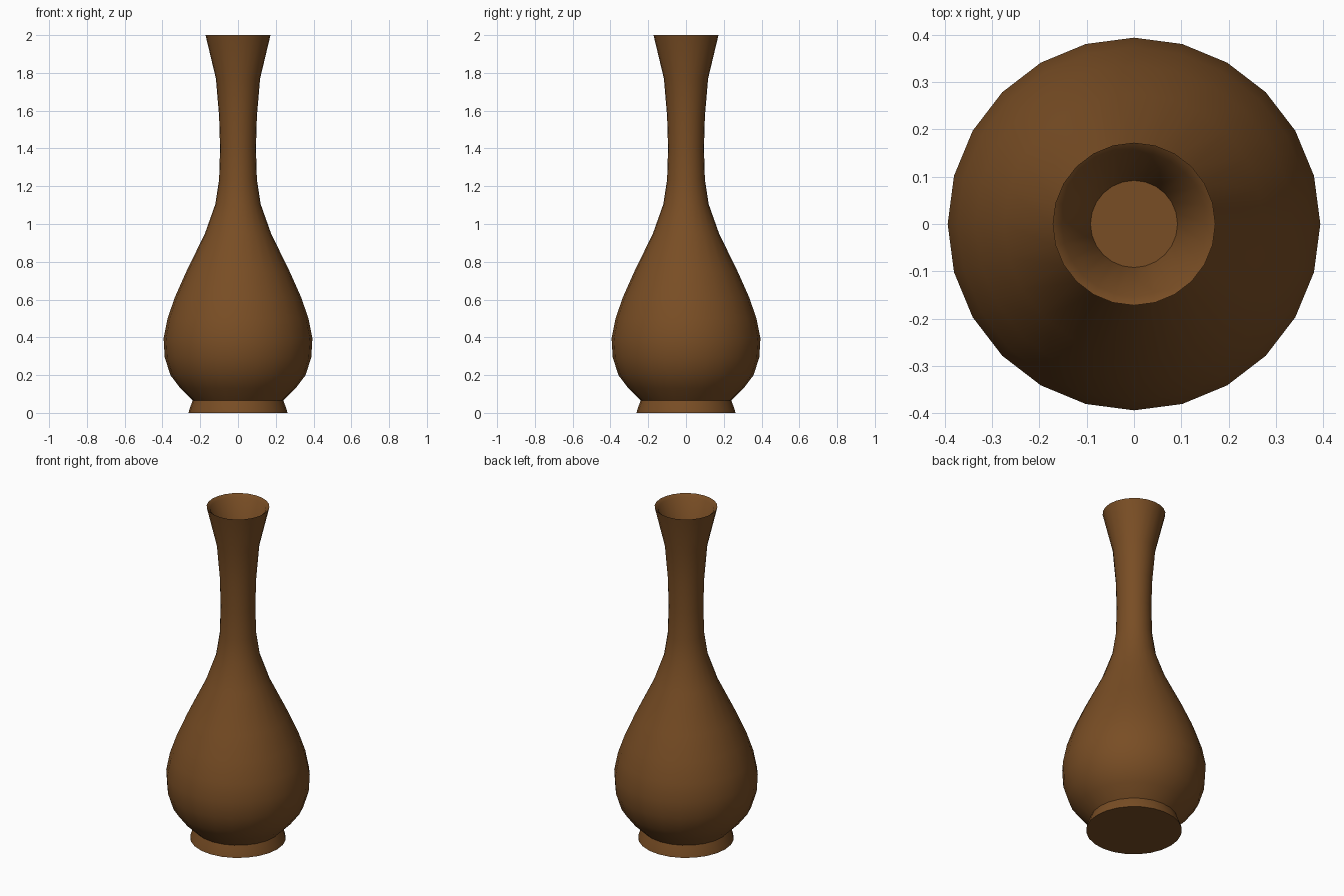
import bpy, bmesh, math

if "Cube" in bpy.data.objects:
    bpy.data.objects.remove(bpy.data.objects["Cube"])

SIDES = 24

# Profile from base centre, up the outside, over the lip and into the mouth
PROFILE = [
    (0.262, 0.0), (0.257, 0.02), (0.24, 0.066),               # flared foot
    (0.305, 0.13), (0.358, 0.2), (0.388, 0.295), (0.394, 0.395),
    (0.373, 0.5), (0.335, 0.61), (0.275, 0.745),              # belly
    (0.175, 0.95), (0.12, 1.105), (0.1, 1.235), (0.095, 1.4), # shoulder, neck
    (0.1, 1.57), (0.117, 1.77), (0.172, 2.0),                 # flared mouth
    (0.153, 1.985), (0.092, 1.77),                            # lip and inside
]


def lathe(name, profile, sides):
    bm = bmesh.new()
    rings = []
    for r, z in profile:
        rings.append([bm.verts.new((r * math.cos(2 * math.pi * i / sides),
                                    r * math.sin(2 * math.pi * i / sides), z))
                      for i in range(sides)])
    for a, b in zip(rings, rings[1:]):
        for i in range(sides):
            j = (i + 1) % sides
            bm.faces.new((a[i], a[j], b[j], b[i]))
    bm.faces.new(rings[0][::-1])   # underside
    bm.faces.new(rings[-1])        # floor of the mouth
    mesh = bpy.data.meshes.new(name)
    bm.to_mesh(mesh)
    bm.free()
    obj = bpy.data.objects.new(name, mesh)
    bpy.context.collection.objects.link(obj)
    return obj


vase = lathe("vase", PROFILE, SIDES)

# Brown glaze
mat = bpy.data.materials.new("brown_glaze")
mat.diffuse_color = (0.19, 0.075, 0.018, 1)
mat.use_nodes = True
mat.node_tree.nodes["Principled BSDF"].inputs["Base Color"].default_value = mat.diffuse_color
vase.data.materials.append(mat)

# Smooth body with crisp foot and lip
bpy.context.view_layer.objects.active = vase
vase.select_set(True)
bpy.ops.object.shade_smooth_by_angle(angle=math.radians(40))
